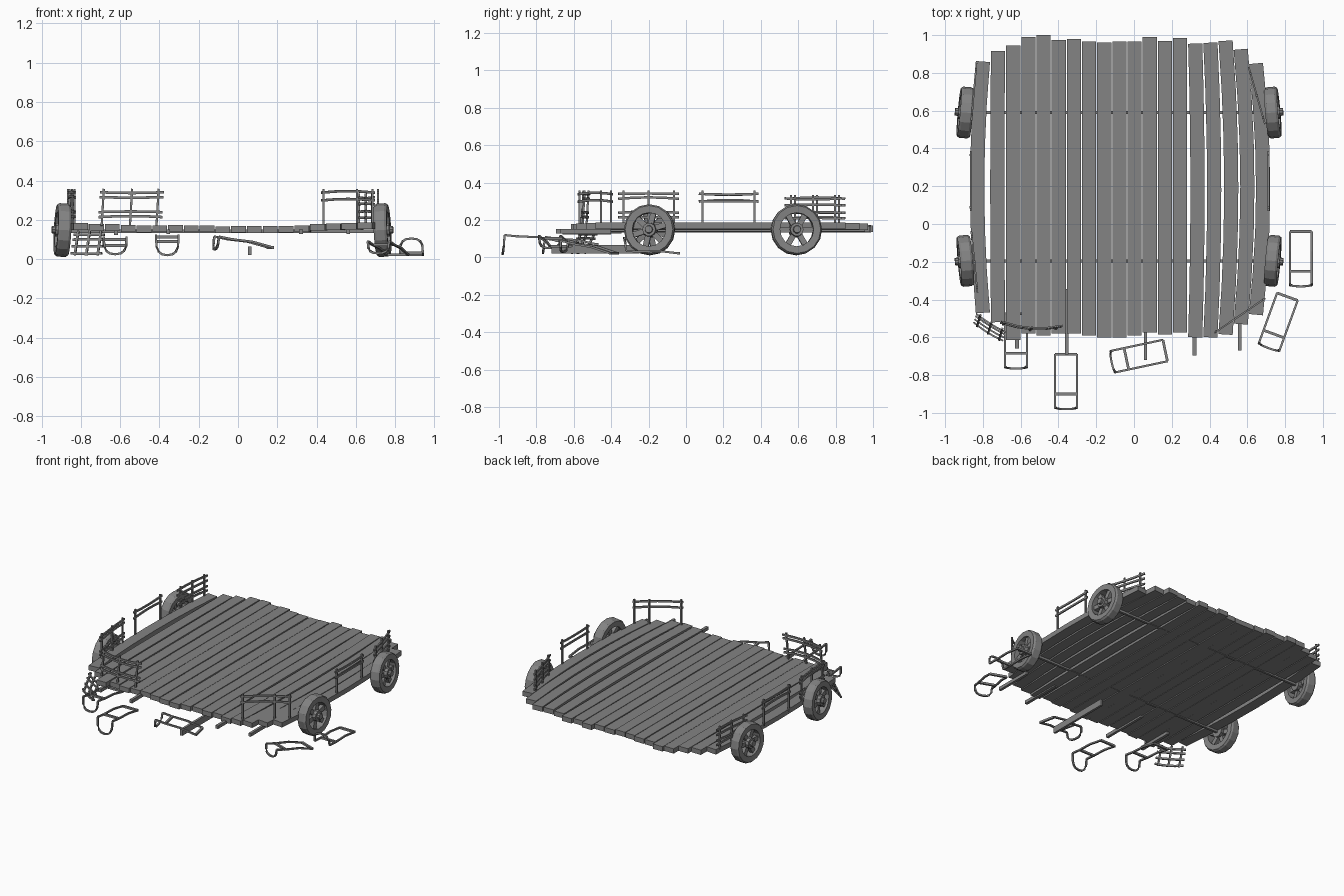
import bpy, bmesh, math, random
from mathutils import Vector, Matrix

if "Cube" in bpy.data.objects:
    bpy.data.objects.remove(bpy.data.objects["Cube"])

random.seed(4)

def material(name, v):
    m = bpy.data.materials.new(name)
    m.diffuse_color = (v, v, v, 1)
    m.use_nodes = True
    m.node_tree.nodes["Principled BSDF"].inputs["Base Color"].default_value = m.diffuse_color
    return m

wood = material("dark_wood", .23)

def finish(bm, name):
    bmesh.ops.recalc_face_normals(bm, faces=bm.faces)
    me = bpy.data.meshes.new(name)
    bm.to_mesh(me)
    bm.free()
    me.materials.append(wood)
    ob = bpy.data.objects.new(name, me)
    bpy.context.collection.objects.link(ob)
    return ob

def sweep(bm, pts, w, h):
    """Rectangular bar along a polyline."""
    pts = [Vector(p) for p in pts]
    rings = []
    for i, p in enumerate(pts):
        d = (pts[min(i + 1, len(pts) - 1)] - pts[max(i - 1, 0)]).normalized()
        ref = Vector((0, 0, 1)) if abs(d.z) < 0.9 else Vector((0, 1, 0))
        s = d.cross(ref).normalized()
        u = s.cross(d)
        rings.append([bm.verts.new(p + s * a * w / 2 + u * b * h / 2)
                      for a, b in ((-1, -1), (1, -1), (1, 1), (-1, 1))])
    for a, b in zip(rings, rings[1:]):
        for k in range(4):
            bm.faces.new((a[k], a[(k + 1) % 4], b[(k + 1) % 4], b[k]))
    bm.faces.new(rings[0])
    bm.faces.new(rings[-1][::-1])

# Deck planks: front end y, back end y; outer ones bow outwards
ends = [(-.47, .86), (-.52, .915), (-.615, .945), (-.58, .99), (-.59, 1.0), (-.58, .975),
        (-.58, .98), (-.59, .965), (-.60, .96), (-.60, .965), (-.59, .965), (-.575, .99),
        (-.585, .97), (-.575, .985), (-.60, .955), (-.60, .96), (-.585, .97), (-.53, .925), (-.48, .85)]
bow = {0: -.03, 1: -.004, 14: .012, 15: .02, 16: .03, 17: .035, 18: .038}
for i, (y0, y1) in enumerate(ends):
    x = -.80 + i * .0803
    z = .152 + .016 * min(1, abs(x + .08) / .72) ** 2 + random.uniform(-.004, .004)
    bm = bmesh.new()
    pts = []
    for k in range(7):
        t = k / 6 * 2 - 1
        pts.append((x + bow.get(i, 0) * (1 - t * t), y0 + (y1 - y0) * k / 6, z))
    sweep(bm, pts, .075, .034)
    finish(bm, "deck_plank")

# Axles
for y in (.59, -.195):
    bm = bmesh.new()
    sweep(bm, [(-.90, y, .142), (.74, y, .142)], .016, .016)
    finish(bm, "axle")

# Shafts poking out under the front of the deck, one lying on the ground
for x, ya, yb, z, w, h in ((-.62, -.4, -.66, .135, .02, .024), (-.355, -.345, -.69, .14, .018, .024),
                           (.06, -.25, -.72, .043, .016, .045), (.32, -.4, -.695, .14, .02, .022),
                           (.56, -.4, -.67, .14, .018, .022)):
    bm = bmesh.new()
    sweep(bm, [(x, ya, z), (x, yb, z)], w, h)
    finish(bm, "front_shaft")

# Spoked wheels, axis along local x (outside is +x)
def wheel(x, y, side, toe, spin):
    bm = bmesh.new()
    n = 16
    prof = [(.09, -.032), (.128, -.034), (.136, -.022), (.136, .022), (.128, .034), (.09, .032)]
    rings = [[bm.verts.new((a, r * math.cos(2 * math.pi * k / n), r * math.sin(2 * math.pi * k / n)))
              for r, a in prof] for k in range(n)]
    for k in range(n):
        a, b = rings[k], rings[(k + 1) % n]
        for j in range(6):
            bm.faces.new((a[j], a[(j + 1) % 6], b[(j + 1) % 6], b[j]))
    for k in range(6):
        a = k * math.pi / 3 + spin
        c, s = math.cos(a), math.sin(a)
        sweep(bm, [(0, .02 * c, .02 * s), (0, .10 * c, .10 * s)], .03, .03)
    for r, l, off in ((.042, .075, 0), (.023, .03, .04)):
        bmesh.ops.create_cone(bm, cap_ends=True, segments=10, radius1=r, radius2=r * .85, depth=l,
                              matrix=Matrix.Translation((off, 0, 0)) @ Matrix.Rotation(math.pi / 2, 4, 'Y'))
    ob = finish(bm, "wheel")
    rot = Matrix.Rotation(math.radians(toe), 4, 'Z') @ Matrix.Rotation(math.radians(-3 * side), 4, 'Y')
    if side < 0:
        rot = rot @ Matrix.Rotation(math.pi, 4, 'Z')
    ob.matrix_world = Matrix.Translation((x, y, .148)) @ rot

for y, t, spin in ((.59, 5, 0), (-.195, -5, .3)):
    wheel(.735, y, 1, t, spin)
    wheel(-.893, y, -1, -t, spin)

# Railing sections: sagging rails nailed to upright posts
def railing(p0, p1, rails, posts, bottom, bulge=(0, 0), top_shift=(0, 0)):
    bm = bmesh.new()
    p0, p1, q = Vector(p0), Vector(p1), Vector(bulge)
    top = max(rails)
    def at(t, z):
        p = p0.lerp(p1, t) + q * (1 - (2 * t - 1) ** 2)
        p += Vector(top_shift) * (z - bottom) / (top - bottom)
        return (p.x, p.y, z)
    for z in rails:
        sag = random.uniform(-.006, .008)
        sweep(bm, [at(t, z + sag * (1 - (2 * t - 1) ** 2)) for t in (-.04, .25, .5, .75, 1.04)], .009, .013)
    for t in posts:
        sweep(bm, [at(t, bottom), at(t, top + .018)], .011, .011)
    finish(bm, "railing")

four, two = (.34, .315, .24, .215), (.34, .30)
railing((-.70, -.53), (-.40, -.55), four, (.02, .5, .95), .17, (0, -.02), (.01, .01))
railing((.435, -.57), (.685, -.40), two, (0, .68, 1), .18)
railing((.61, .82), (.69, .54), (.315, .28, .24, .21), (.08, .5, .92), .17)
railing((.712, .08), (.712, .375), two, (.03, .97), .17)
railing((-.865, .08), (-.865, .375), two, (.03, .97), .17)
railing((-.835, .84), (-.86, .56), (.315, .28, .24, .21), (.08, .5, .92), .17)
railing((-.86, -.05), (-.83, -.35), four, (.05, .5, .95), .17)
# Fallen railing leaning at the front left corner
railing((-.845, -.53), (-.70, -.62), (.125, .10, .065, .03), (.1, .5, .9), .02, (0, -.005), (.015, .05))

# Pull harnesses: two long rails, two crossbars and a rounded neck loop
def harness(x, y, heading, z_back, z_front, drop):
    bm = bmesh.new()
    w, la, lb = .058, .21, .29
    zf = z_front
    zm = z_back + (z_front - z_back) * .75
    for s in (-w, w):
        sweep(bm, [(s, 0, z_back), (s, -la * .5, (z_back + zm) / 2 + .008), (s, -la, zm), (s, -lb + .01, zf)], .011, .011)
    for yy, z in ((0, z_back), (-la, zm)):
        sweep(bm, [(-w, yy, z), (w, yy, z)], .014, .014)
    loop = []
    for k in range(9):
        a = math.pi * k / 8
        c = math.cos(a)
        loop.append((-w * math.copysign(abs(c) ** .8, c), -lb + .01 - .01 * math.sin(a),
                     zf + drop * max(0, math.sin(a)) ** .6))
    sweep(bm, loop, .011, .011)
    ob = finish(bm, "harness")
    ob.matrix_world = Matrix.Translation((x, y, 0)) @ Matrix.Rotation(math.radians(heading), 4, 'Z')

harness(.883, -.04, 0, .022, .035, .07)
harness(.812, -.385, -20, .022, .09, -.06)
harness(.165, -.67, -78, .06, .115, -.065)
harness(-.36, -.69, 0, .09, .12, -.1)
harness(-.625, -.475, 0, .07, .11, -.085)
